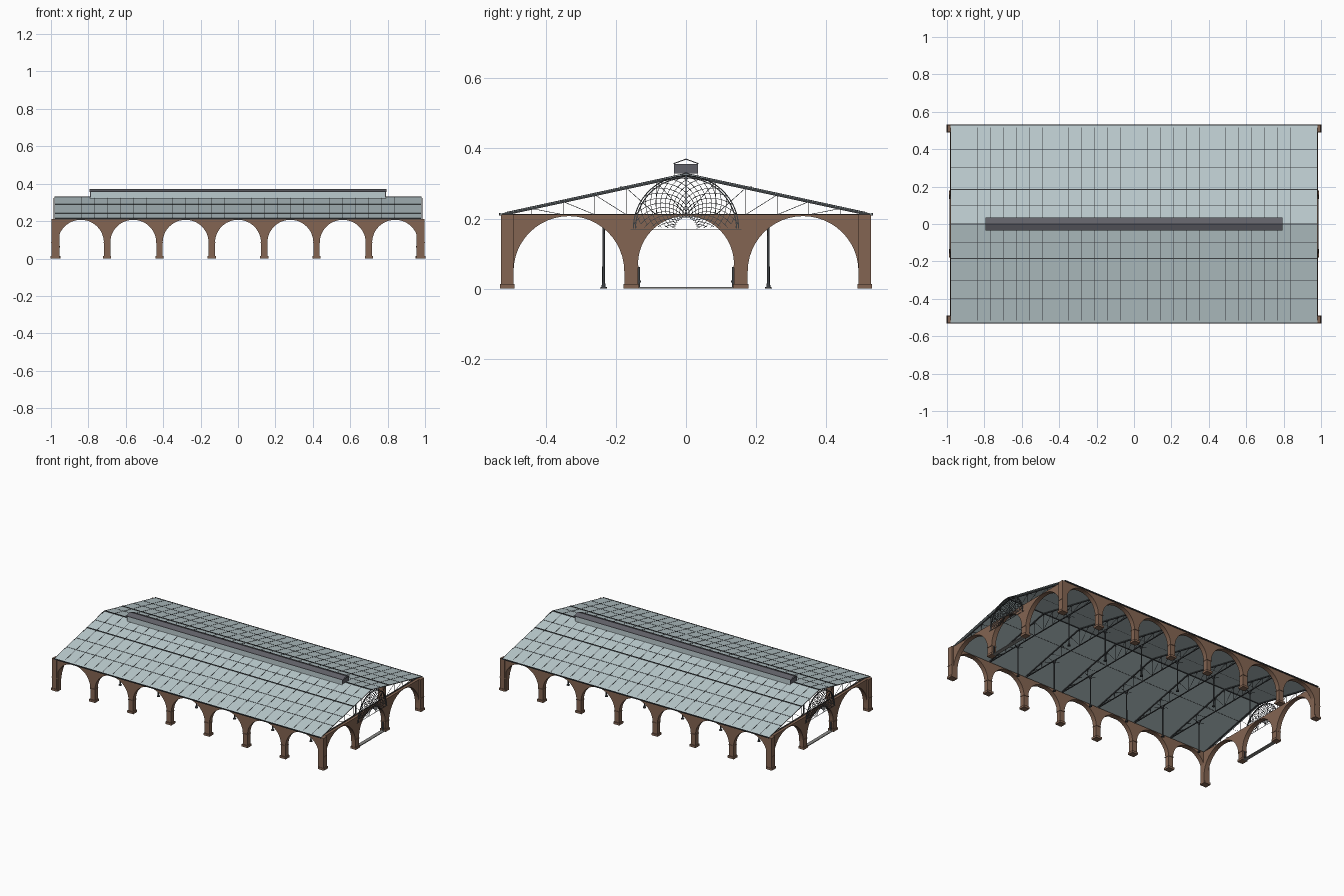
import bpy, bmesh
from math import pi, sin, cos
from mathutils import Vector, Matrix

if "Cube" in bpy.data.objects:
    bpy.data.objects.remove(bpy.data.objects["Cube"])


def material(name, rgb):
    m = bpy.data.materials.new(name)
    m.diffuse_color = (*rgb, 1)
    m.use_nodes = True
    m.node_tree.nodes["Principled BSDF"].inputs["Base Color"].default_value = m.diffuse_color
    return m


BRICK = material("brick", (0.23, 0.13, 0.085))
GLASS = material("roof_glass", (0.50, 0.60, 0.62))
IRON = material("dark_iron", (0.045, 0.05, 0.055))
LEAD = material("lead_grey", (0.12, 0.12, 0.14))
STONE = material("stone", (0.25, 0.25, 0.24))


def finish(bm, name, mat, smooth=False):
    bmesh.ops.recalc_face_normals(bm, faces=bm.faces)
    me = bpy.data.meshes.new(name)
    bm.to_mesh(me)
    bm.free()
    me.materials.append(mat)
    ob = bpy.data.objects.new(name, me)
    bpy.context.collection.objects.link(ob)
    if smooth:
        bpy.ops.object.select_all(action='DESELECT')
        ob.select_set(True)
        bpy.context.view_layer.objects.active = ob
        bpy.ops.object.shade_smooth_by_angle(angle=0.6)
    return ob


def box(bm, x0, x1, y0, y1, z0, z1):
    m = Matrix.Translation(((x0 + x1) / 2, (y0 + y1) / 2, (z0 + z1) / 2))
    bmesh.ops.create_cube(bm, size=1, matrix=m @ Matrix.Diagonal((x1 - x0, y1 - y0, z1 - z0, 1)))


def bar(bm, p, q, w, h=None):
    p, q = Vector(p), Vector(q)
    d = q - p
    rot = d.to_track_quat('Z', 'Y').to_matrix().to_4x4()
    bmesh.ops.create_cube(bm, size=1, matrix=Matrix.Translation((p + q) / 2) @ rot
                          @ Matrix.Diagonal((w, h or w, d.length, 1)))


def path(bm, pts, w):
    for a, b in zip(pts, pts[1:]):
        bar(bm, a, b, w)


def prism(bm, pts, offset):
    f = bm.faces.new([bm.verts.new(p) for p in pts])
    r = bmesh.ops.extrude_face_region(bm, geom=[f])
    bmesh.ops.translate(bm, verts=[v for v in r['geom'] if isinstance(v, bmesh.types.BMVert)], vec=offset)


def arch_outline(half, openings, top):
    # wall with round-headed openings (centre, radius, spring height)
    pts = [(-half, 0)]
    for c, r, s in openings:
        pts.append((c - r, 0))
        pts += [(c - r * cos(pi * i / 24), s + r * sin(pi * i / 24)) for i in range(25)]
        pts.append((c + r, 0))
    return pts + [(half, 0), (half, top), (-half, top)]


TOP, EAVE, RIDGE = 0.211, 0.214, 0.329
PIERS = [-0.98 + 0.28 * i for i in range(8)]


def roof_z(y):
    return RIDGE - (RIDGE - EAVE) * abs(y) / 0.53


for side, s in (("front", -1), ("back", 1)):
    # long arcade
    bm = bmesh.new()
    o = arch_outline(0.985, [(-0.84 + 0.28 * i, 0.123, 0.084) for i in range(7)], TOP)
    prism(bm, [(a, s * 0.525, z) for a, z in o], (0, -s * 0.03, 0))
    finish(bm, side + "_arcade", BRICK, True)
    # pier plinths and capital bands
    bm = bmesh.new()
    for x in PIERS:
        y = s * 0.51
        box(bm, x - 0.022, x + 0.022, y - 0.021, y + 0.021, 0, 0.014)
        box(bm, x - 0.019, x + 0.019, y - 0.018, y + 0.018, 0.083, 0.088)
        if abs(x) > 0.9:
            box(bm, x - 0.017, x + 0.017, y - 0.018, y + 0.018, 0, TOP)
    finish(bm, side + "_pier_trim", BRICK)
    # roof slope
    bm = bmesh.new()
    prism(bm, [(-0.98, s * 0.53, EAVE - 0.003), (-0.98, s * 0.53, EAVE), (-0.98, 0, RIDGE),
               (-0.98, 0, RIDGE - 0.003)], (1.96, 0, 0))
    finish(bm, side + "_roof_slope", GLASS)
    # glazing bars, purlins and gutter
    bm = bmesh.new()
    for i in range(29):
        x = -0.979 + 1.958 * i / 28
        bar(bm, (x, s * 0.515, roof_z(0.515)), (x, 0, RIDGE), 0.0022)
    for y in (0.1, 0.3, 0.4):
        bar(bm, (-0.98, s * y, roof_z(y)), (0.98, s * y, roof_z(y)), 0.0022)
    bar(bm, (-0.98, s * 0.185, roof_z(0.185)), (0.98, s * 0.185, roof_z(0.185)), 0.006)
    box(bm, -0.98, 0.98, s * 0.53 - 0.003, s * 0.53 + 0.003, TOP - 0.002, EAVE + 0.002)
    finish(bm, side + "_roof_bars", IRON)

# ridge bar
bm = bmesh.new()
box(bm, -0.98, 0.98, -0.004, 0.004, RIDGE - 0.006, RIDGE + 0.002)
finish(bm, "ridge_bar", IRON)

for side, s in (("left", -1), ("right", 1)):
    # three-arched end wall
    bm = bmesh.new()
    o = arch_outline(0.525, [(-0.334, 0.158, 0.049), (0, 0.137, 0.070), (0.334, 0.158, 0.049)], TOP)
    prism(bm, [(s * 0.985, a, z) for a, z in o], (-s * 0.03, 0, 0))
    finish(bm, side + "_end_arches", BRICK, True)
    bm = bmesh.new()
    for y in (-0.156, 0.156):
        box(bm, s * 0.97 - 0.02, s * 0.97 + 0.02, y - 0.022, y + 0.022, 0, 0.014)
        box(bm, s * 0.97 - 0.018, s * 0.97 + 0.018, y - 0.021, y + 0.021, 0.060, 0.066)
    finish(bm, side + "_end_pier_trim", BRICK)
    # fan lattice above the central arch
    bm = bmesh.new()
    X, R, Z0 = s * 0.986, 0.150, 0.172

    def fan(r, t):
        return (X, r * cos(t), Z0 + r * sin(t))

    for r in (R, R * 0.96):
        path(bm, [fan(r, pi * i / 32) for i in range(33)], 0.003)
    for k in range(-8, 25):
        for d in (-1, 1):
            pts = [(0.03 + 0.12 * j / 12, pi * k / 16 + d * 1.3 * j / 12) for j in range(13)]
            for a, b in zip(pts, pts[1:]):
                if all(0 <= t <= pi for _, t in (a, b)):
                    bar(bm, fan(*a), fan(*b), 0.0015)
    bar(bm, (X, -0.158, 0.168), (X, 0.158, 0.168), 0.002)
    finish(bm, side + "_fan_lattice", IRON)
    # threshold and gate posts
    bm = bmesh.new()
    box(bm, s * 0.97 - 0.012, s * 0.97 + 0.012, -0.137, 0.137, 0, 0.005)
    finish(bm, side + "_threshold", STONE)
    bm = bmesh.new()
    for y in (-0.134, 0.134):
        box(bm, s * 0.97 - 0.003, s * 0.97 + 0.003, y - 0.003, y + 0.003, 0, 0.062)
        box(bm, s * 0.97 - 0.006, s * 0.97 + 0.006, y - 0.006, y + 0.006, 0.018, 0.024)
    finish(bm, side + "_gate_posts", IRON)

# roof trusses
bm = bmesh.new()
for x in [-0.965] + PIERS[1:-1] + [0.965]:
    bar(bm, (x, -0.52, TOP), (x, 0.52, TOP), 0.005)
    bar(bm, (x, 0, TOP), (x, 0, RIDGE - 0.006), 0.002)
    for s in (-1, 1):
        bar(bm, (x, s * 0.525, EAVE - 0.004), (x, 0, RIDGE - 0.006), 0.006)
        ys = [0.44, 0.35, 0.26, 0.17, 0.085, 0]
        for a, b in zip(ys, ys[1:]):
            bar(bm, (x, s * a, TOP), (x, s * a, roof_z(a) - 0.005), 0.0016)
            bar(bm, (x, s * a, roof_z(a) - 0.005), (x, s * b, TOP), 0.0016)
finish(bm, "roof_trusses", IRON)

# slim columns with bases and curved brackets
bm = bmesh.new()
for x in PIERS[1:-1]:
    for y in (-0.235, 0.235):
        for r1, r2, z0, z1 in ((0.010, 0.009, 0, 0.005), (0.006, 0.004, 0.005, 0.02),
                               (0.004, 0.0035, 0.02, TOP), (0.004, 0.008, 0.2, TOP)):
            bmesh.ops.create_cone(bm, cap_ends=True, segments=12, radius1=r1, radius2=r2, depth=z1 - z0,
                                  matrix=Matrix.Translation((x, y, (z0 + z1) / 2)))
        for dx, dy in ((1, 0), (-1, 0), (0, 1), (0, -1)):
            arc = [0.04 * (1 - cos(pi / 2 * i / 6)) for i in range(7)]
            path(bm, [(x + dx * a, y + dy * a, TOP - 0.04 + 0.04 * sin(pi / 2 * i / 6))
                      for i, a in enumerate(arc)], 0.002)
finish(bm, "columns", IRON, True)

# ridge lantern: glazed sides, dark ends, low gabled cap
bm = bmesh.new()
for s in (-1, 1):
    box(bm, -0.79, 0.79, s * 0.032 - 0.001, s * 0.032 + 0.001, 0.322, 0.357)
finish(bm, "lantern_glass_sides", GLASS)
bm = bmesh.new()
for s in (-1, 1):
    box(bm, s * 0.789 - 0.002, s * 0.789 + 0.002, -0.034, 0.034, 0.328, 0.356)
finish(bm, "lantern_ends", LEAD)
bm = bmesh.new()
prism(bm, [(-0.795, -0.036, 0.355), (-0.795, 0, 0.368), (-0.795, 0.036, 0.355),
           (-0.795, 0.036, 0.358), (-0.795, 0, 0.371), (-0.795, -0.036, 0.358)], (1.59, 0, 0))
finish(bm, "lantern_cap", LEAD)
